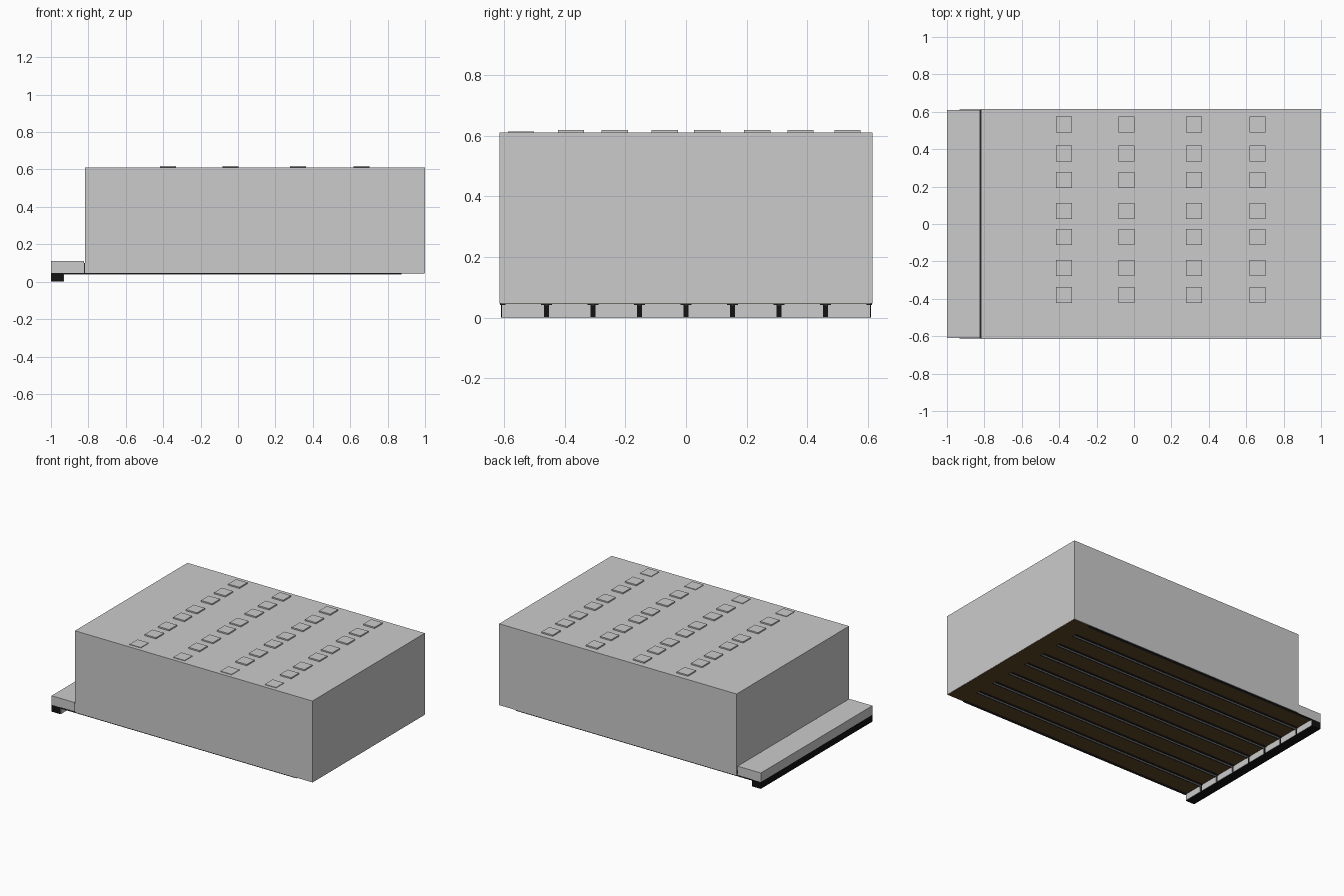
import bpy

if "Cube" in bpy.data.objects:
    bpy.data.objects.remove(bpy.data.objects["Cube"])


def material(name, color):
    m = bpy.data.materials.new(name)
    m.diffuse_color = color
    m.use_nodes = True
    m.node_tree.nodes["Principled BSDF"].inputs["Base Color"].default_value = m.diffuse_color
    return m


BLACK = material("black_rubber", (0.006, 0.006, 0.007, 1))
DARK = material("dark_steel", (0.02, 0.02, 0.022, 1))
BROWN = material("brown_floor", (0.12, 0.065, 0.022, 1))


def box(name, x, y, z, mat=None):
    """Box from (min, max) ranges on each axis."""
    bpy.ops.mesh.primitive_cube_add(size=1)
    o = bpy.context.object
    o.name = name
    o.location = [(a + b) / 2 for a, b in (x, y, z)]
    o.scale = [b - a for a, b in (x, y, z)]
    bpy.ops.object.transform_apply(location=True, rotation=False, scale=True)
    if mat:
        o.data.materials.append(mat)
    return o


HALF = 0.615

# Main hall and the low loading ledge, with a narrow joint between them
box("main_hall", (-0.818, 1.0), (-HALF, HALF), (0.047, 0.61))
box("loading_ledge", (-1.0, -0.823), (-0.61, 0.61), (0.047, 0.11))
box("ledge_joint", (-0.824, -0.817), (-0.61, 0.61), (0.047, 0.1), DARK)

# Brown floor underside
box("floor_underside", (-0.995, 0.998), (-0.608, 0.608), (0.044, 0.049), BROWN)

# Front support beam with grey facing panels on its inner side
box("support_beam", (-1.0, -0.933), (-0.61, 0.61), (0.0, 0.047), BLACK)
for i in range(8):
    yc = (i - 3.5) * 0.1535
    box(f"beam_facing_{i}", (-0.934, -0.93), (yc - 0.069, yc + 0.069), (0.001, 0.044))

# Dark channels under the floor with a thin centre rib
for i in range(7):
    yc = (i - 3) * 0.1535
    box(f"floor_channel_{i}", (-0.932, 0.875), (yc - 0.018, yc + 0.018), (0.041, 0.046), DARK)
    box(f"channel_rib_{i}", (-0.932, 0.875), (yc - 0.004, yc + 0.004), (0.0395, 0.046))
for side in (-1, 1):
    y = sorted((side * 0.596, side * 0.613))
    box("edge_channel", (-0.932, 0.875), y, (0.041, 0.046), DARK)

# Roof hatches; the row nearest the front sits lower
for x in (-0.375, -0.04, 0.32, 0.66):
    for y in (-0.545, -0.38, -0.235, -0.07, 0.07, 0.235, 0.378, 0.533):
        top = 0.614 if y < -0.5 else 0.619
        box("roof_hatch", (x - 0.043, x + 0.043), (y - 0.043, y + 0.043), (0.6, top))
